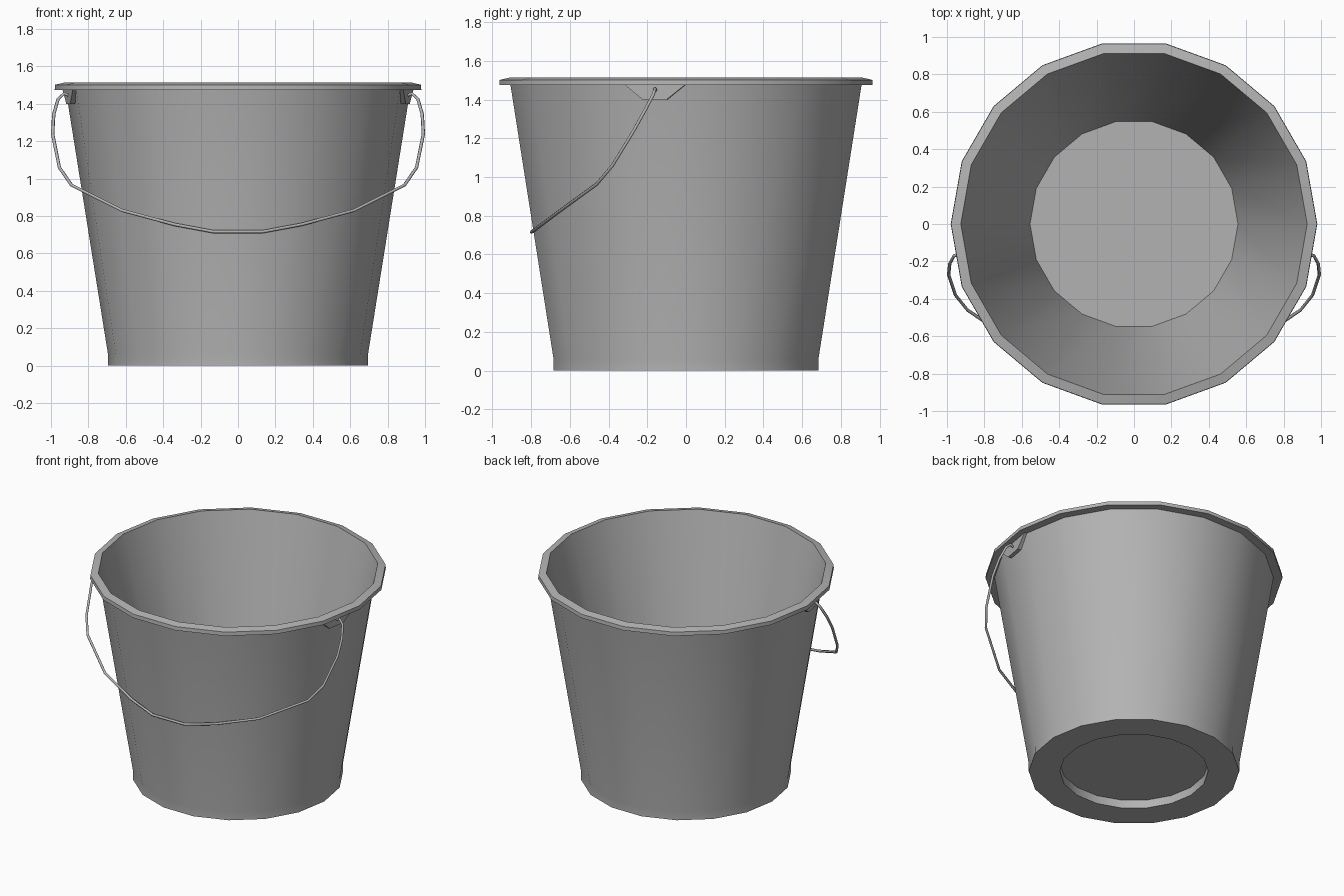
import bpy, bmesh
from math import cos, sin, radians, tau

if "Cube" in bpy.data.objects:
    bpy.data.objects.remove(bpy.data.objects["Cube"])

SIDES = 18

# Dull grey metal
metal = bpy.data.materials.new("dark_grey_metal")
metal.diffuse_color = (0.45, 0.45, 0.45, 1)
metal.use_nodes = True
metal.node_tree.nodes["Principled BSDF"].inputs["Base Color"].default_value = metal.diffuse_color


def finish(name, bm):
    bmesh.ops.recalc_face_normals(bm, faces=bm.faces)
    me = bpy.data.meshes.new(name)
    bm.to_mesh(me)
    bm.free()
    me.materials.append(metal)
    ob = bpy.data.objects.new(name, me)
    bpy.context.collection.objects.link(ob)
    return ob


def lathe(name, profile):
    """Revolve (radius, z) points and cap both ends."""
    bm = bmesh.new()
    rings = [[bm.verts.new((r * cos(tau * i / SIDES), r * sin(tau * i / SIDES), z))
              for i in range(SIDES)] for r, z in profile]
    for a, b in zip(rings, rings[1:]):
        for i in range(SIDES):
            j = (i + 1) % SIDES
            bm.faces.new((a[i], a[j], b[j], b[i]))
    bm.faces.new(rings[0])
    bm.faces.new(rings[-1])
    return finish(name, bm)


# Bucket shell: recessed base, foot band, flared wall, rim, inner wall, floor
bucket = lathe("bucket", [
    (0.49, 0.06), (0.49, 0.0), (0.695, 0.0), (0.695, 0.06), (0.921, 1.475),
    (0.98, 1.475), (0.978, 1.502), (0.926, 1.514), (0.556, 0.10)])
bpy.ops.object.select_all(action='DESELECT')
bucket.select_set(True)
bpy.context.view_layer.objects.active = bucket
bpy.ops.object.shade_smooth_by_angle(angle=radians(30))


# Handle lugs: trapezoid plates on the facets just in front of the side corners
def lug(name, side):
    bm = bmesh.new()
    a = radians(-10)
    n, t = (cos(a), sin(a)), (-sin(a), cos(a))
    layers = []
    for top, low in ((0.905, 0.892), (0.925, 0.922)):
        layers.append([bm.verts.new((side * (d * n[0] + u * t[0]), d * n[1] + u * t[1], z))
                       for u, z, d in ((-0.157, 1.476, top), (-0.065, 1.40, low),
                                       (0.06, 1.40, low), (0.157, 1.476, top))])
    for layer in layers:
        bm.faces.new(layer)
    for i in range(4):
        j = (i + 1) % 4
        bm.faces.new((layers[0][i], layers[0][j], layers[1][j], layers[1][i]))
    return finish(name, bm)


lug("right_lug", 1)
lug("left_lug", -1)

# Wire handle hanging against the front
half = [(0.905, -0.16, 1.445), (0.93, -0.16, 1.455), (0.962, -0.17, 1.425),
        (0.985, -0.212, 1.345), (0.991, -0.27, 1.24), (0.955, -0.38, 1.06),
        (0.89, -0.46, 0.965), (0.62, -0.645, 0.83), (0.34, -0.745, 0.755),
        (0.13, -0.798, 0.716)]
path = half + [(-x, y, z) for x, y, z in reversed(half)]
cu = bpy.data.curves.new("handle", 'CURVE')
cu.dimensions = '3D'
cu.bevel_depth = 0.009
cu.bevel_resolution = 1
cu.use_fill_caps = True
cu.materials.append(metal)
sp = cu.splines.new('POLY')
sp.points.add(len(path) - 1)
for p, co in zip(sp.points, path):
    p.co = (*co, 1)
handle = bpy.data.objects.new("handle", cu)
bpy.context.collection.objects.link(handle)
